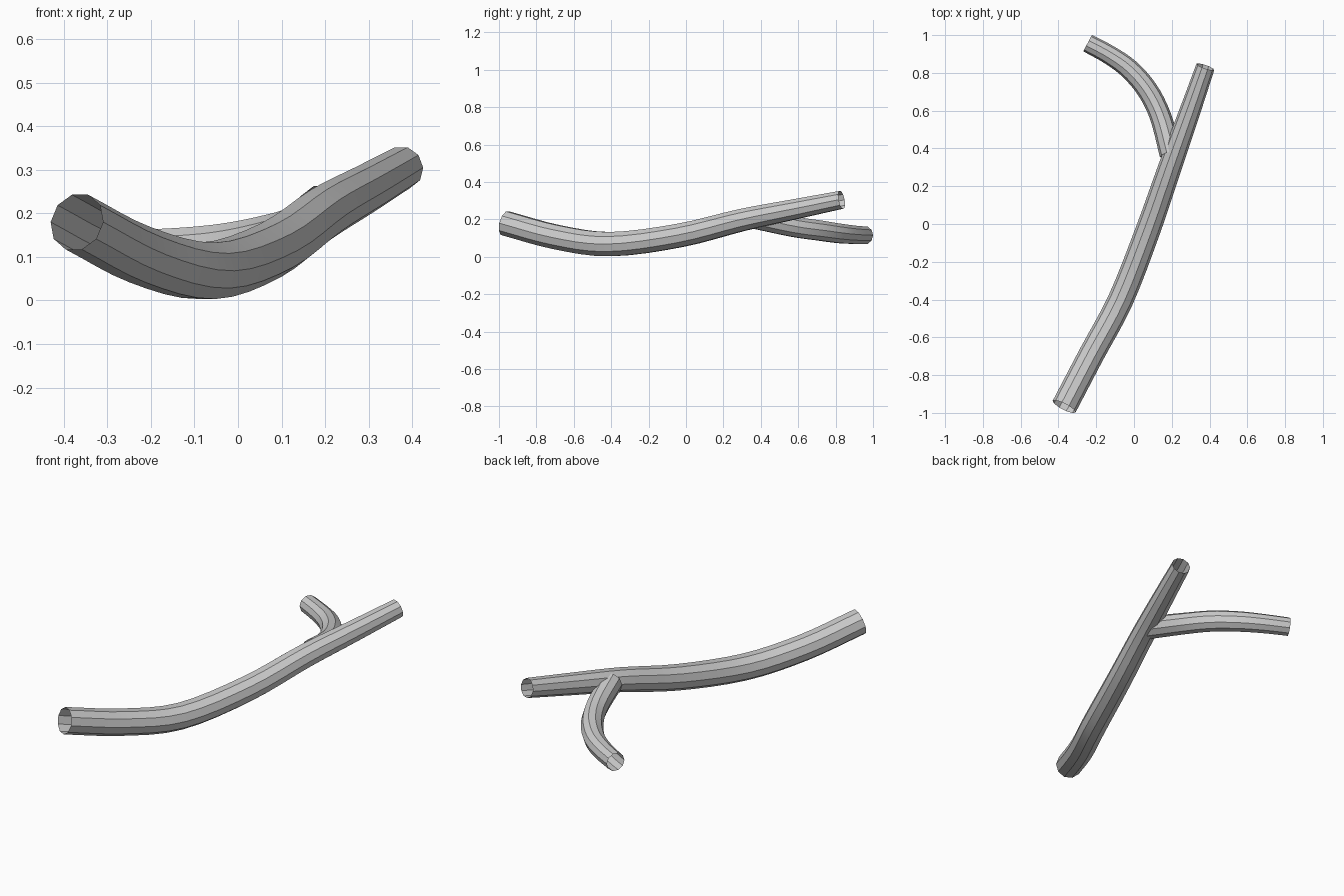
import bpy, bmesh, math
from mathutils import Vector

if "Cube" in bpy.data.objects:
    bpy.data.objects.remove(bpy.data.objects["Cube"])

SIDES = 10

bark = bpy.data.materials.new("grey_bark")
bark.diffuse_color = (0.6, 0.6, 0.6, 1)
bark.use_nodes = True
bark.node_tree.nodes["Principled BSDF"].inputs["Base Color"].default_value = bark.diffuse_color


def spline(pts, steps):
    """Catmull-Rom through (x, y, z, radius) points."""
    p = [Vector(q) for q in pts]
    p = [2 * p[0] - p[1]] + p + [2 * p[-1] - p[-2]]
    out = []
    for i in range(1, len(p) - 2):
        a, b, c, d = p[i - 1:i + 3]
        for s in range(steps):
            t = s / steps
            out.append(0.5 * (2 * b + (c - a) * t + (2 * a - 5 * b + 4 * c - d) * t**2
                              + (3 * b - a - 3 * c + d) * t**3))
    return out + [p[-2]]


def open_tube(name, pts, steps=4):
    """Sweep an open-ended ten-sided ring along the path."""
    path = spline(pts, steps)
    bm = bmesh.new()
    rings = []
    for i, q in enumerate(path):
        tangent = (path[min(i + 1, len(path) - 1)] - path[max(i - 1, 0)]).to_3d().normalized()
        side = tangent.cross(Vector((0, 0, 1))).normalized()
        up = side.cross(tangent)
        ring = []
        for k in range(SIDES):
            a = 2 * math.pi * (k + 0.5) / SIDES + math.pi / 2
            ring.append(bm.verts.new(q.to_3d() + q.w * (side * math.cos(a) + up * math.sin(a))))
        rings.append(ring)
    for r0, r1 in zip(rings, rings[1:]):
        for k in range(SIDES):
            j = (k + 1) % SIDES
            bm.faces.new((r0[k], r0[j], r1[j], r1[k]))
    # outward normals: the side/up frame runs counter-clockwise facing back along the path
    f = next(iter(bm.faces))
    if f.normal.length == 0:
        bm.normal_update()
    if f.normal.dot(f.calc_center_median() - (path[0].to_3d() + path[1].to_3d()) / 2) < 0:
        bmesh.ops.reverse_faces(bm, faces=bm.faces[:])
    me = bpy.data.meshes.new(name)
    bm.to_mesh(me)
    bm.free()
    me.materials.append(bark)
    ob = bpy.data.objects.new(name, me)
    bpy.context.collection.objects.link(ob)
    bpy.ops.object.select_all(action='DESELECT')
    ob.select_set(True)
    bpy.context.view_layer.objects.active = ob
    bpy.ops.object.shade_smooth_by_angle(angle=math.radians(25))
    return ob


# long main stem, tapering towards the back
open_tube("main_stem", [
    (-0.37, -0.967, 0.180, 0.068),
    (-0.225, -0.69, 0.105, 0.068),
    (-0.07, -0.40, 0.068, 0.068),
    (0.075, -0.03, 0.115, 0.066),
    (0.19, 0.30, 0.197, 0.062),
    (0.29, 0.58, 0.254, 0.056),
    (0.378, 0.832, 0.305, 0.050)])

# short side branch curving off to the left
open_tube("side_branch", [
    (0.195, 0.37, 0.207, 0.060),
    (0.14, 0.57, 0.162, 0.057),
    (0.07, 0.71, 0.141, 0.056),
    (-0.025, 0.82, 0.125, 0.054),
    (-0.13, 0.895, 0.118, 0.051),
    (-0.245, 0.957, 0.115, 0.049)])
